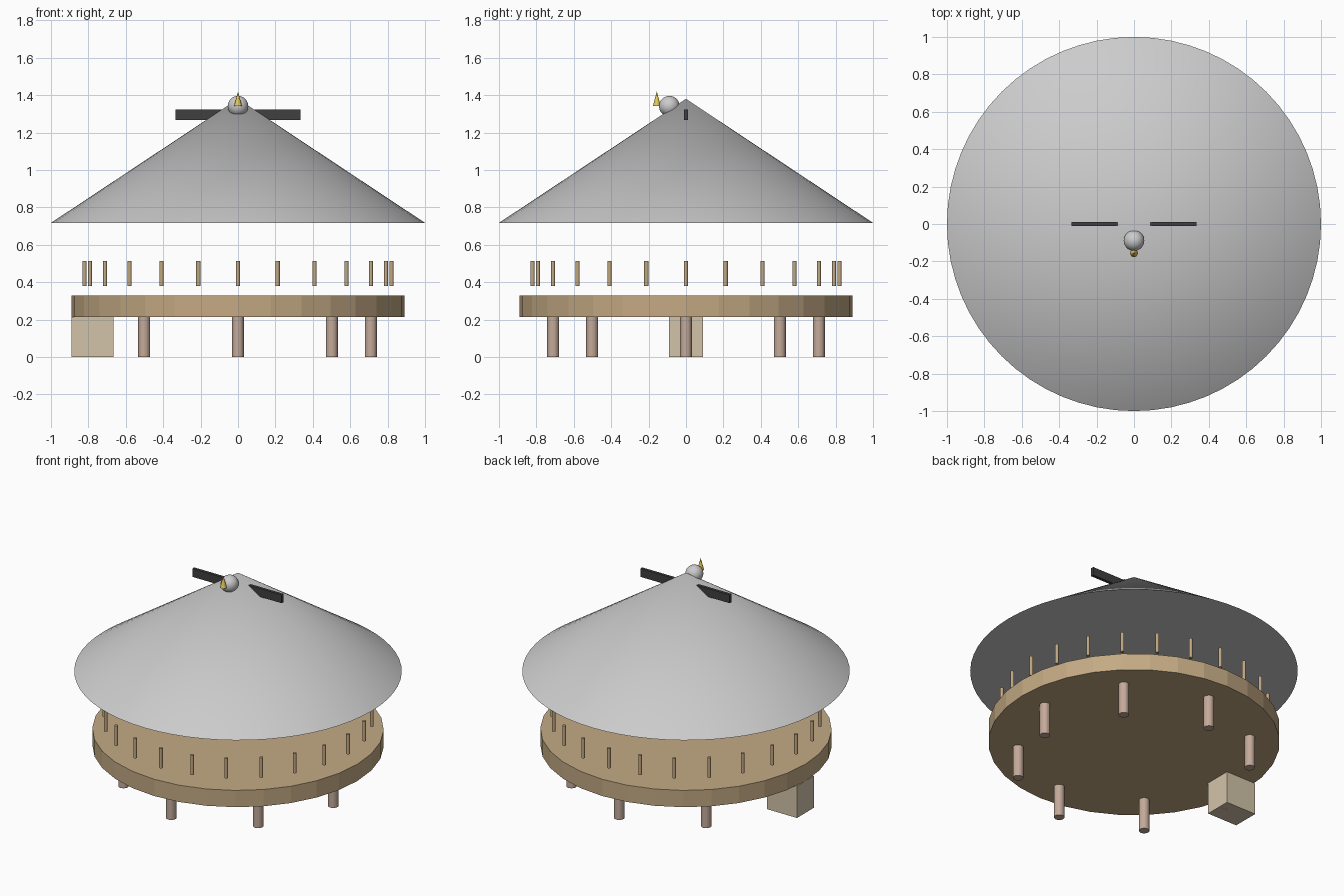
import bpy
from math import sin, cos, pi, radians

if "Cube" in bpy.data.objects:
    bpy.data.objects.remove(bpy.data.objects["Cube"])


def material(name, r, g, b):
    m = bpy.data.materials.new(name)
    m.diffuse_color = (r, g, b, 1)
    m.use_nodes = True
    m.node_tree.nodes["Principled BSDF"].inputs["Base Color"].default_value = m.diffuse_color
    return m


DECK = material("deck_wood", 0.55, 0.40, 0.23)
LEG = material("leg_wood", 0.55, 0.40, 0.32)
STEP = material("step_wood", 0.65, 0.55, 0.40)
BLACK = material("black", 0.05, 0.05, 0.05)
GOLD = material("gold", 0.78, 0.58, 0.10)


def finish(name, mat=None, smooth=False):
    ob = bpy.context.object
    ob.name = name
    if mat:
        ob.data.materials.append(mat)
    if smooth:
        bpy.ops.object.shade_smooth_by_angle(angle=radians(30))
    return ob


def cone(name, r, z0, z1, x=0, y=0, top=None, sides=32, mat=None, smooth=False):
    """Upright cone, or cylinder when top equals r."""
    bpy.ops.mesh.primitive_cone_add(vertices=sides, radius1=r, radius2=top or 0,
                                    depth=z1 - z0, location=(x, y, (z0 + z1) / 2))
    return finish(name, mat, smooth)


def box(name, lo, hi, mat):
    bpy.ops.mesh.primitive_cube_add(
        size=1, location=[(a + b) / 2 for a, b in zip(lo, hi)],
        scale=[b - a for a, b in zip(lo, hi)])
    bpy.ops.object.transform_apply(location=False, rotation=False, scale=True)
    return finish(name, mat)


# Round deck
cone("deck", 0.89, 0.215, 0.328, top=0.89, mat=DECK)

# Ring of eight legs
for i in range(8):
    a = i * pi / 4
    cone(f"leg_{i + 1}", 0.032, 0, 0.215, 0.71 * cos(a), 0.71 * sin(a),
         top=0.032, sides=24, mat=LEG)

# Step block under the left edge
box("step_block", (-0.89, -0.09, 0), (-0.666, 0.09, 0.215), STEP)

# Ring of railing posts
for i in range(24):
    a = i * pi / 12
    cone(f"railing_post_{i + 1}", 0.011, 0.38, 0.514, 0.82 * cos(a), 0.82 * sin(a),
         top=0.011, sides=12, mat=DECK)

# Conical roof with closed underside
cone("roof", 1.0, 0.717, 1.38, sides=64, smooth=True)

# Crossbar through the roof tip
box("crossbar", (-0.333, -0.01, 1.267), (0.333, 0.01, 1.323), BLACK)

# Ball and small spike in front of the tip
bpy.ops.mesh.primitive_uv_sphere_add(segments=32, ring_count=16, radius=0.055,
                                     location=(0, -0.089, 1.341))
finish("ball", smooth=True)
cone("spike", 0.021, 1.341, 1.42, 0, -0.156, sides=16, mat=GOLD)
